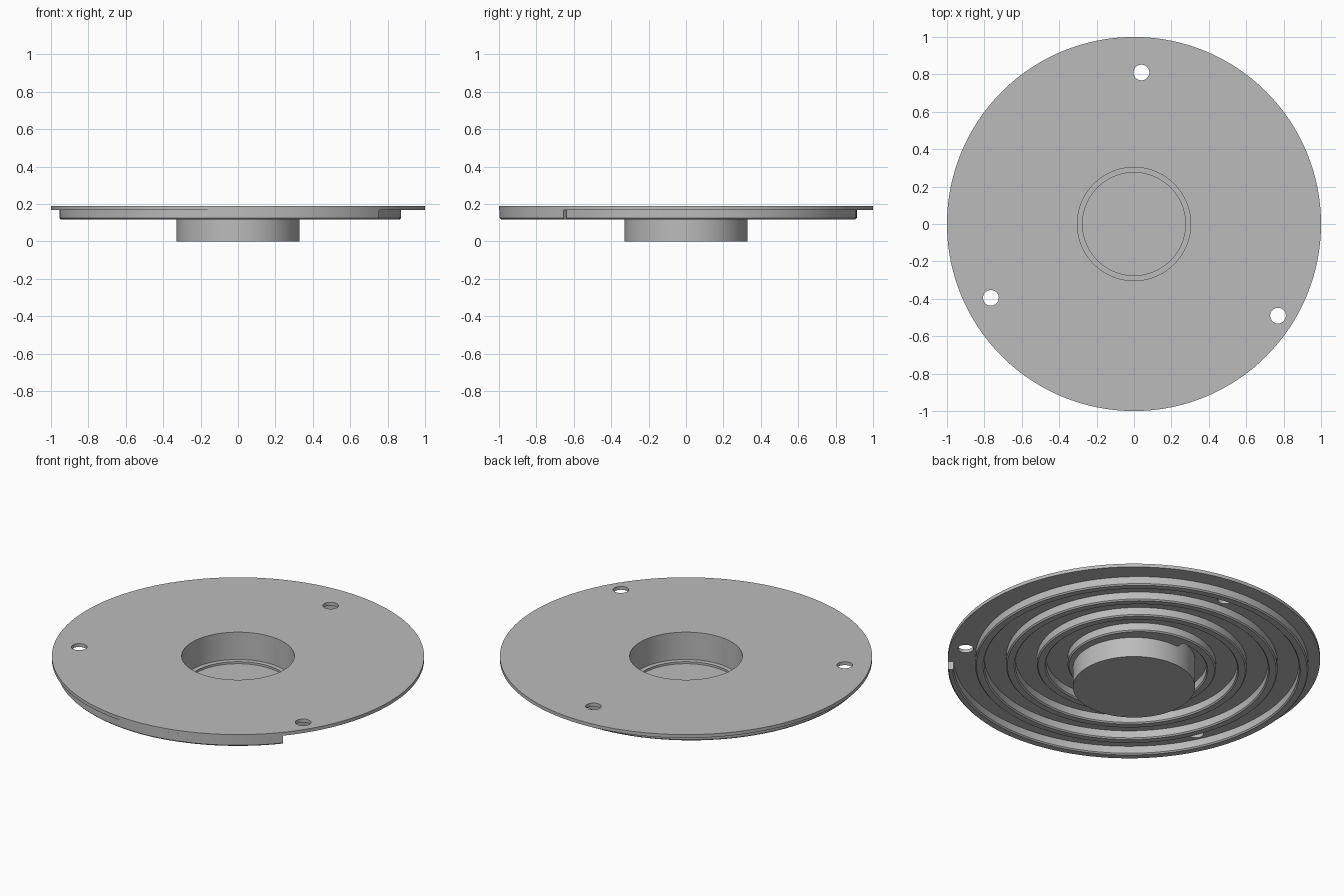
import bpy, bmesh, math
from mathutils import Vector

cube = bpy.data.objects.get("Cube")
if cube:
    bpy.data.objects.remove(cube, do_unlink=True)

PLATE_TOP, PLATE_LOW, WALL_LOW = 0.188, 0.168, 0.118
HUB_R, BORE_R = 0.328, 0.303

grey = bpy.data.materials.new("machined grey")
grey.use_nodes = True
color = (0.5, 0.5, 0.5, 1)
grey.diffuse_color = color
grey.node_tree.nodes["Principled BSDF"].inputs["Base Color"].default_value = color


def add_object(name, bm):
    bmesh.ops.recalc_face_normals(bm, faces=bm.faces)
    mesh = bpy.data.meshes.new(name)
    bm.to_mesh(mesh)
    bm.free()
    mesh.materials.append(grey)
    obj = bpy.data.objects.new(name, mesh)
    bpy.context.collection.objects.link(obj)
    return obj


def smooth(obj):
    bpy.ops.object.select_all(action='DESELECT')
    obj.select_set(True)
    bpy.context.view_layer.objects.active = obj
    bpy.ops.object.shade_smooth_by_angle(angle=math.radians(25))


# Round plate with the cup-shaped hub turned in one profile
profile = [(0, 0), (HUB_R, 0), (HUB_R, PLATE_LOW), (1, PLATE_LOW),
           (1, PLATE_TOP), (BORE_R, PLATE_TOP), (BORE_R, 0.026),
           (0.275, 0.026), (0.275, 0.014), (0, 0.014)]
bm = bmesh.new()
verts = [bm.verts.new((r, 0, z)) for r, z in profile]
edges = [bm.edges.new(pair) for pair in zip(verts, verts[1:])]
bmesh.ops.spin(bm, geom=verts + edges, cent=(0, 0, 0), axis=(0, 0, 1),
               angle=math.tau, steps=128)
bmesh.ops.remove_doubles(bm, verts=bm.verts, dist=1e-5)
plate = add_object("plate_and_hub", bm)

# Three bolt holes
bm = bmesh.new()
for x, y in [(0.04, 0.81), (0.77, -0.49), (-0.765, -0.395)]:
    new = bmesh.ops.create_cone(bm, cap_ends=True, segments=48, radius1=0.042,
                                radius2=0.042, depth=0.2)
    bmesh.ops.translate(bm, verts=new["verts"], vec=Vector((x, y, PLATE_TOP)))
cutter = add_object("bolt_hole_cutter", bm)
cutter.hide_render = True
cutter.hide_viewport = True
cut = plate.modifiers.new("bolt_holes", 'BOOLEAN')
cut.object = cutter
cut.solver = 'EXACT'
bpy.context.view_layer.objects.active = plate
bpy.ops.object.modifier_apply(modifier=cut.name)
bpy.data.objects.remove(cutter, do_unlink=True)
smooth(plate)


# Spiral wall under the plate, clipped by the rim and merging into the hub
def section(bm, degrees, fused):
    outer = 0.872 + 0.166 * degrees / 360
    inner = HUB_R - 0.02 if fused else outer - 0.05
    outer = min(outer, 1)
    c = 0.007
    shape = [(inner, PLATE_LOW), (outer, PLATE_LOW), (outer, WALL_LOW + c),
             (outer - c, WALL_LOW), (inner + c, WALL_LOW), (inner, WALL_LOW + c)]
    a = math.radians(degrees)
    return [bm.verts.new((r * math.cos(a), r * math.sin(a), z)) for r, z in shape]


def spiral(name, start, end, fused):
    bm = bmesh.new()
    steps = round((end - start) / 3)
    rings = [section(bm, start + (end - start) * i / steps, fused)
             for i in range(steps + 1)]
    for a, b in zip(rings, rings[1:]):
        for i in range(len(a)):
            j = (i + 1) % len(a)
            bm.faces.new((a[i], a[j], b[j], b[i]))
    bm.faces.new(rings[0])
    bm.faces.new(rings[-1])
    smooth(add_object(name, bm))


GROOVE_END = -985
spiral("spiral_wall", GROOVE_END, 319, False)
spiral("spiral_root", -1175, GROOVE_END, True)
